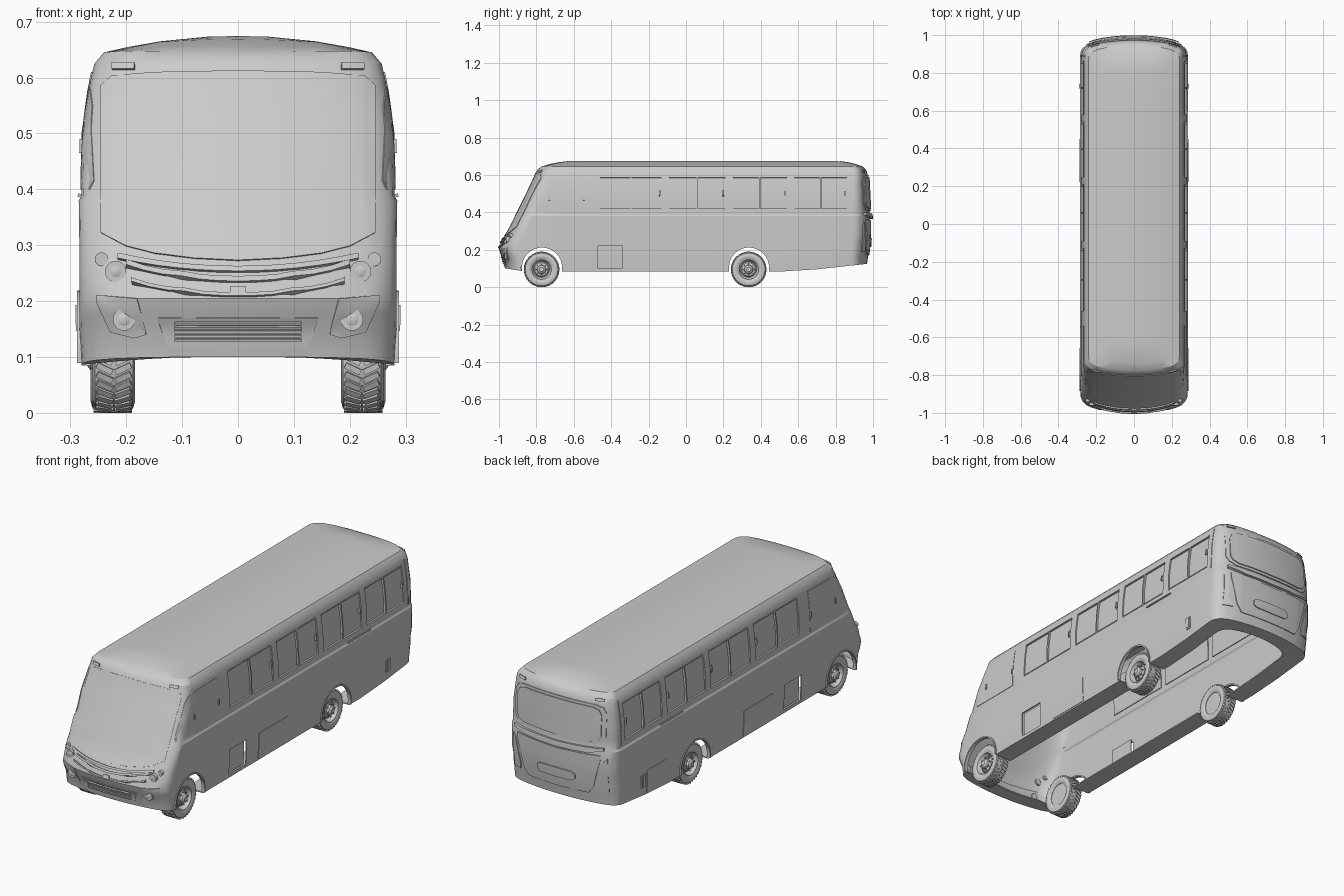
import bpy, bmesh, math
from mathutils import Vector, Matrix
from mathutils.bvhtree import BVHTree

if "Cube" in bpy.data.objects:
    bpy.data.objects.remove(bpy.data.objects["Cube"])


def finish(name, bm, mods=(), angle=30):
    bmesh.ops.recalc_face_normals(bm, faces=bm.faces)
    me = bpy.data.meshes.new(name)
    bm.to_mesh(me)
    bm.free()
    ob = bpy.data.objects.new(name, me)
    bpy.context.collection.objects.link(ob)
    bpy.ops.object.select_all(action='DESELECT')
    ob.select_set(True)
    bpy.context.view_layer.objects.active = ob
    for kind, props in mods:
        m = ob.modifiers.new(kind.lower(), kind)
        for k, v in props.items():
            setattr(m, k, v)
        bpy.ops.object.modifier_apply(modifier=m.name)
    bpy.ops.object.shade_smooth_by_angle(angle=math.radians(angle))
    return ob


def ip(table, t):
    """Piecewise linear lookup in [(t, value), ...]."""
    if t <= table[0][0]:
        return table[0][1]
    for (a, va), (b, vb) in zip(table, table[1:]):
        if t <= b:
            return va + (vb - va) * (t - a) / (b - a)
    return table[-1][1]


def prism(bm, poly, x0, x1):
    """Extrude a (y, z) polygon from x0 to x1."""
    a = [bm.verts.new((x0, y, z)) for y, z in poly]
    b = [bm.verts.new((x1, y, z)) for y, z in poly]
    bm.faces.new(a)
    bm.faces.new(b[::-1])
    for i in range(len(poly)):
        j = (i + 1) % len(poly)
        bm.faces.new((a[i], b[i], b[j], a[j]))


def rect(y0, y1, z0, z1):
    return [(y0, z0), (y1, z0), (y1, z1), (y0, z1)]


def arc(cy, cz, r, a0, a1, n):
    return [(cy + r * math.cos(math.radians(a0 + (a1 - a0) * i / n)),
             cz + r * math.sin(math.radians(a0 + (a1 - a0) * i / n))) for i in range(n + 1)]


# Body shell: stacked plan outlines (z, front y, rear y, half width, corner depth)
LEVELS = [(.085, -.968, .968, .280, .09), (.14, -.978, .974, .283, .10), (.17, -.992, .978, .284, .10),
          (.20, -1.0, .98, .284, .10), (.235, -.988, .982, .284, .10), (.27, -.972, .984, .284, .09),
          (.31, -.946, .985, .284, .09), (.38, -.912, .985, .285, .09), (.388, -.908, .983, .280, .09),
          (.44, -.882, .98, .279, .085), (.50, -.853, .977, .277, .08), (.56, -.824, .974, .270, .08),
          (.60, -.806, .972, .263, .075), (.625, -.797, .964, .257, .07)]
ROOF = [(0, -.775, .945, .24, .07), (0, -.735, .91, .20, .06), (0, -.68, .87, .14, .05), (0, -.63, .83, .05, .02)]
CORNER = [(0, 0), (.3, .03), (.6, .15), (.8, .3), (.9, .45), (.96, .62), (.99, .8), (1, 1)]
SILL = [(-.96, .10), (-.87, .085), (.6, .085), (.97, .125)]


def outline(level):
    z, yf, yr, w, d = level
    half = [(w * x, yf + d * t) for x, t in CORNER]
    half += [(w, yf + d + (yr - yf - 2 * d) * k / 10) for k in range(1, 10)]
    half += [(w * x, yr - d * t) for x, t in CORNER[::-1]]
    return half + [(-x, y) for x, y in half[-2:0:-1]]


def sill_z(z, y):
    s = ip(SILL, y)
    return s + (z - .085) * (.25 - s) / .165 if z < .25 else z


def roof_z(x, y):
    a = min(1, (x / .24) ** 2)
    b = min(1, max(0, (-.6 - y) / .175, (y - .8) / .145)) ** 2
    return .645 + .03 * (1 - a) * (1 - b)


bm = bmesh.new()
rings = [[(x * .68, y * .93, sill_z(.085, y)) for x, y in outline(LEVELS[0])]]
rings += [[(x, y, sill_z(L[0], y)) for x, y in outline(L)] for L in LEVELS]
rings += [[(x, y, roof_z(x, y)) for x, y in outline(L)] for L in ROOF]
vr = [[bm.verts.new(p) for p in r] for r in rings]
n = len(vr[0])
for a, b in zip(vr, vr[1:]):
    for i in range(n):
        bm.faces.new((a[i], a[(i + 1) % n], b[(i + 1) % n], b[i]))
for i in range(n // 2):
    ids = dict.fromkeys((i, i + 1, (n - i - 1) % n, (n - i) % n))
    bm.faces.new([vr[-1][k] for k in ids])
bmesh.ops.recalc_face_normals(bm, faces=bm.faces)
skin = BVHTree.FromBMesh(bm)

# Openings: wheel arches, window pairs, small locker
AXLES = [-.772, .335]
PAIRS = [(-.46, -.13), (-.09, .21), (.25, .54), (.58, .86)]
cut = bmesh.new()
for s in (1, -1):
    for y in AXLES:
        prism(cut, arc(y + .002, .105, .108, 0, 360, 40)[:-1], s * .15, s * .36)
    for y0, y1 in PAIRS:
        prism(cut, rect(y0, y1, .415, .59), s * .2, s * .36)
    prism(cut, rect(-.47, -.34, .10, .22), s * .24, s * .36)
cutter = finish("opening_cutter", cut)
cutter.hide_render = True
cutter.hide_viewport = False
body = finish("body_shell", bm, [('SOLIDIFY', dict(thickness=.006, offset=-1)),
                                 ('BOOLEAN', dict(object=cutter, operation='DIFFERENCE', solver='EXACT'))])
cutter.hide_viewport = True


def cast(axis, s, u, v):
    """Point on the uncut skin seen along x (u = y) or along y (u = x)."""
    o = Vector((s * 3, u, v)) if axis == 'x' else Vector((u, s * 3, v))
    d = Vector((-s, 0, 0)) if axis == 'x' else Vector((0, -s, 0))
    return skin.ray_cast(o, d)[0], -d


def panel(name, axis, s, lo, hi, off=0, thick=.006, nu=2, nv=4):
    """Skin-following plate between the curves lo(u) and hi(u)."""
    lo_u = [t[0] for t in lo]
    us = sorted({round(a + (b - a) * k / nu, 5) for a, b in zip(lo_u, lo_u[1:]) for k in range(nu + 1)}
                | {t[0] for t in hi})
    bm = bmesh.new()
    grid = []
    for u in us:
        col = []
        for k in range(nv + 1):
            a, b = ip(lo, u), ip(hi, u)
            p, d = cast(axis, s, u, a + (b - a) * k / nv)
            col.append(bm.verts.new(p + d * off))
        grid.append(col)
    for a, b in zip(grid, grid[1:]):
        for k in range(nv):
            bm.faces.new((a[k], b[k], b[k + 1], a[k + 1]))
    return finish(name, bm, [('SOLIDIFY', dict(thickness=thick, offset=0))])


def plate(name, axis, s, u0, u1, v0, v1, off=0, thick=.006, nu=4, nv=4):
    return panel(name, axis, s, [(u0, v0), (u1, v0)], [(u0, v1), (u1, v1)], off, thick, nu, nv)


def sym(pts):
    """Mirror a curve given for u >= 0."""
    return [(-u, v) for u, v in pts[::-1] if u > 0] + pts


# Side glass, posts, lockers, rails and arch lips
for s, side in ((1, "right"), (-1, "left")):
    for y0, y1 in PAIRS:
        ym = (y0 + y1) / 2
        plate(side + "_window_glass", 'x', s, y0 - .004, y1 + .004, .411, .594, -.009, .004)
        plate(side + "_window_post", 'x', s, ym - .004, ym + .004, .415, .59, -.003, .01, 1)
        plate(side + "_window_latch", 'x', s, y1 - .014, y1 - .007, .49, .515, -.003, .012, 1)
        for z in (.415, .585):
            plate(side + "_window_rail", 'x', s, y0, y1, z, z + .005, -.003, .01, 2, 1)
    panel(side + "_front_window", 'x', s, [(-.85, .40), (-.54, .40)],
          [(-.85, .415), (-.78, .55), (-.755, .578), (-.71, .587), (-.54, .59)], 0, .004, 6)
    for y in (-.735, -.55):
        plate(side + "_front_latch", 'x', s, y, y + .008, .465, .49, .003, .006, 1, 1)
    plate(side + "_small_locker_door", 'x', s, -.474, -.336, .096, .224, -.018, .004)
    plate(side + "_large_locker_door", 'x', s, -.25, -.03, .092, .215, 0, .005)
    plate(side + "_filler_frame", 'x', s, .715, .745, .14, .20, 0, .008, 1)
    plate(side + "_filler_flap", 'x', s, .722, .738, .147, .193, .004, .006, 1)
    plate(side + "_belt_strip", 'x', s, .43, .60, .386, .392, .003, .006, 2, 1)
    plate(side + "_rear_pillar_seam", 'x', s, .885, .892, .40, .61, 0, .005, 1, 6)
    for y in AXLES:
        bm = bmesh.new()
        prism(bm, arc(y + .002, .105, .107, -8, 188, 28) + arc(y + .002, .105, .114, 188, -8, 28),
              s * .272, s * .288)
        finish(side + "_arch_lip", bm)
plate("left_rear_locker_door", 'x', -1, .55, .70, .10, .21, 0, .005)

# Front: windscreen, curved nose bands, lower grille
panel("windscreen", 'y', -1, sym([(0, .272), (.08, .276), (.15, .285), (.2, .298), (.245, .322)]),
      sym([(0, .612), (.15, .609), (.225, .603), (.245, .585)]), 0, .006, 2, 12)
for i, (c, e, w, h) in enumerate([(.252, .275, .215, .009), (.234, .262, .20, .009), (.208, .232, .19, .006)]):
    lo = sym([(w * k / 6, c + (e - c) * (k / 6) ** 2) for k in range(7)])
    panel("nose_band_%d" % (i + 1), 'y', -1, lo, [(u, v + h) for u, v in lo], .003, .01, 1, 2)
panel("lower_grille_frame", 'y', -1, sym([(0, .115), (.125, .118), (.143, .165)]),
      sym([(0, .171), (.143, .171)]), -.001, .006)
for k in range(5):
    z = .128 + k * .0075
    plate("grille_slat", 'y', -1, -.113, .113, z, z + .0045, .004, .008, 8, 1)
plate("nose_handle", 'y', -1, -.014, .014, .214, .226, .004, .006, 2, 2)


def dome(name, x, z, r):
    """Round lamp with a bezel ring, resting on the nose."""
    p, d = cast('y', -1, x, z)
    bm = bmesh.new()
    bmesh.ops.create_uvsphere(bm, u_segments=24, v_segments=12, radius=r * .88,
                              matrix=Matrix.Translation(p) @ Matrix.Diagonal((1, .6, 1, 1)))
    bmesh.ops.create_cone(bm, cap_ends=True, segments=28, radius1=r, radius2=r, depth=.016,
                          matrix=Matrix.Translation(p) @ Matrix.Rotation(math.pi / 2, 4, 'X'))
    finish(name, bm)


for s in (1, -1):
    dome("headlight", s * .219, .253, .019)
    dome("indicator_light", s * .244, .275, .012)
    dome("fog_light", s * .204, .167, .020)
    lo = [(.165, .14), (.185, .134), (.228, .145), (.253, .20)]
    hi = [(.165, .147), (.18, .205), (.253, .211)]
    panel("fog_light_bezel", 'y', -1, sorted((s * u, v) for u, v in lo), sorted((s * u, v) for u, v in hi))
    for end in (-1, 1):
        a, b = sorted((s * .185, s * .225))
        plate("roof_marker", 'y', end, a, b, .614, .626, .002, .01, 2, 1)

# Rear: window in a frame, ledge, engine door with slot, tail lamps
panel("rear_window_frame", 'y', 1, sym([(0, .405), (.19, .41), (.225, .425), (.24, .45)]),
      sym([(0, .60), (.19, .598), (.225, .588), (.24, .56)]), .001, .006, 3, 6)
panel("rear_window_glass", 'y', 1, sym([(0, .418), (.18, .423), (.21, .435), (.222, .455)]),
      sym([(0, .588), (.18, .586), (.21, .576), (.222, .55)]), .006, .006, 3, 6)
panel("rear_ledge", 'y', 1, sym([(0, .365), (.15, .37), (.235, .385)]),
      sym([(0, .39), (.15, .395), (.235, .40)]), .006, .016, 4, 2)
panel("engine_door", 'y', 1, sym([(0, .17), (.16, .172), (.185, .21), (.22, .345)]),
      sym([(0, .355), (.22, .362)]), .002, .006, 3, 6)
panel("plate_recess", 'y', 1, sym([(0, .215), (.085, .218), (.1, .23)]),
      sym([(0, .262), (.085, .26), (.1, .25)]), .006, .008)
for s in (1, -1):
    lo = [(.205, .19), (.25, .19)]
    hi = [(.205, .215), (.23, .33), (.25, .35)]
    panel("tail_lamp", 'y', 1, sorted((s * u, v) for u, v in lo), sorted((s * u, v) for u, v in hi), .002)


# Wheels: lathed tyre and rim, chevron tread blocks, wheel nuts
def lathe(bm, prof, s, seg=40):
    cols = [[bm.verts.new((s * x, r * math.cos(a), r * math.sin(a))) for x, r in prof]
            for a in (2 * math.pi * i / seg for i in range(seg))]
    for i in range(seg):
        a, b = cols[i], cols[(i + 1) % seg]
        for k in range(len(prof) - 1):
            bm.faces.new((a[k], b[k], b[k + 1], a[k + 1]))
    bmesh.ops.remove_doubles(bm, verts=bm.verts, dist=.0002)


TYRE = [(-.03, .054), (-.036, .062), (-.038, .074), (-.034, .087), (-.027, .0905), (.027, .0905),
        (.034, .087), (.038, .074), (.036, .062), (.03, .054), (-.03, .054)]
RIM = [(-.028, 0), (-.028, .055), (.032, .055), (.035, .058), (.035, .053), (.022, .048), (.012, .042),
       (.022, .036), (.026, .024), (.036, .022), (.04, .016), (.043, .012), (.043, 0)]
for y, axle in zip(AXLES, ("front", "rear")):
    for s, side in ((1, "right"), (-1, "left")):
        at = Matrix.Translation((s * (.222 if axle == "front" else .226), y, .095))
        for part, prof in (("tyre", TYRE), ("rim", RIM)):
            bm = bmesh.new()
            lathe(bm, prof, s)
            if part == "rim":
                for k in range(8):
                    bmesh.ops.create_cone(bm, cap_ends=True, segments=8, radius1=.0035, radius2=.003, depth=.014,
                                          matrix=Matrix.Rotation(k * math.pi / 4, 4, 'X')
                                          @ Matrix.Translation((s * .026, .030, 0))
                                          @ Matrix.Rotation(s * math.pi / 2, 4, 'Y'))
            finish("%s_%s_%s" % (axle, side, part), bm).matrix_world = at
        bm = bmesh.new()
        for k in range(36):
            for c in (-1, 1):
                bmesh.ops.create_cube(bm, size=1, matrix=Matrix.Rotation(k * math.pi / 18, 4, 'X')
                                      @ Matrix.Translation((c * .0165, 0, .092))
                                      @ Matrix.Rotation(c * .45, 4, 'Z') @ Matrix.Diagonal((.03, .0105, .006, 1)))
        finish("%s_%s_tread" % (axle, side), bm).matrix_world = at
